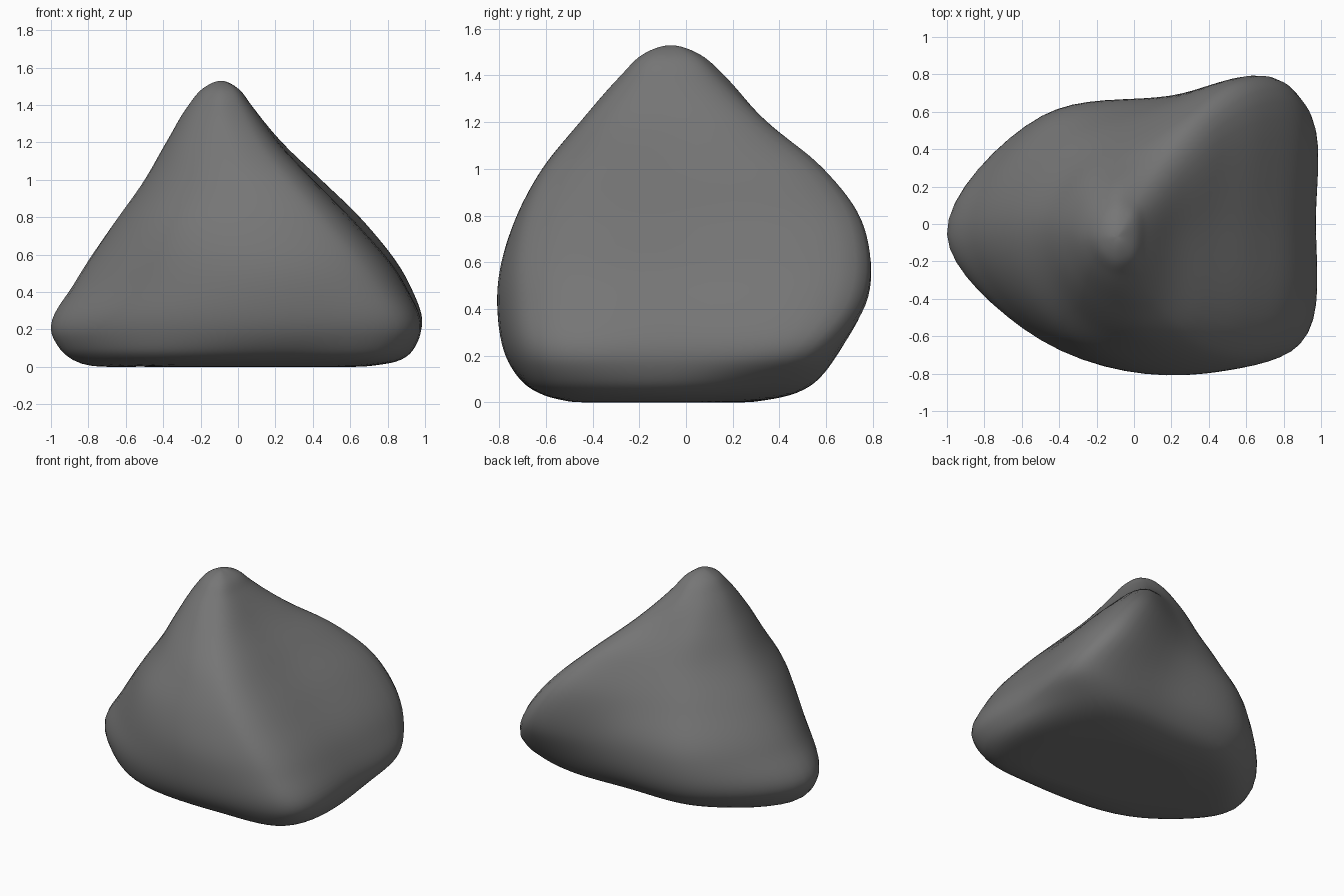
import bpy, bmesh
from mathutils import Vector

if "Cube" in bpy.data.objects:
    bpy.data.objects.remove(bpy.data.objects["Cube"])

# Horizontal cross-sections, height: 8 points each, running from the left tip
# along the front, round the right side and back along the rear
SECTIONS = {
    0.00: [(-.46, -.05), (-.32, -.33), (.17, -.46), (.60, -.45), (.65, 0), (.40, .22), (.05, .28), (-.27, .24)],
    0.07: [(-.94, -.06), (-.53, -.54), (.30, -.68), (.82, -.59), (.91, 0), (.75, .46), (.12, .52), (-.43, .48)],
    0.19: [(-1.01, -.06), (-.53, -.595), (.38, -.765), (.895, -.635), (.97, .03), (.93, .55), (.20, .62), (-.49, .56)],
    0.45: [(-.88, -.04), (-.44, -.64), (.39, -.80), (.76, -.685), (.89, 0), (.82, .76), (.20, .685), (-.47, .58)],
    0.75: [(-.68, 0), (-.38, -.595), (.22, -.745), (.515, -.68), (.655, 0), (.62, .76), (.08, .61), (-.38, .46)],
    1.00: [(-.50, 0), (-.305, -.47), (.05, -.615), (.295, -.585), (.405, 0), (.385, .59), (.06, .49), (-.29, .34)],
    1.20: [(-.385, -.02), (-.26, -.355), (-.03, -.455), (.13, -.42), (.22, -.05), (.18, .34), (-.02, .33), (-.25, .24)],
    1.40: [(-.265, -.07), (-.20, -.22), (-.09, -.28), (.02, -.24), (.07, -.07), (.03, .12), (-.08, .165), (-.20, .10)],
}
APEX = Vector((-.09, -.07, 1.53))
BASE = Vector((.05, -.05, 0))
STEPS = 8


def segment(a, b, c, d):
    """Smooth span from b to c, with tangents weighted by chord length."""
    t0, t1, t2 = [max((q - p).length, 1e-5) for p, q in ((a, b), (b, c), (c, d))]

    def tangent(p, q, r, u, v):
        return ((q - p) / u * v + (r - q) / v * u) / (u + v) * t1

    m1, m2 = tangent(a, b, c, t0, t1), tangent(b, c, d, t1, t2)
    out = []
    for i in range(STEPS):
        s = i / STEPS
        out.append(b * (2*s**3 - 3*s*s + 1) + m1 * (s**3 - 2*s*s + s)
                   + c * (3*s*s - 2*s**3) + m2 * (s**3 - s*s))
    return out


# Rings, plus a smaller copy of the top one that rounds off the peak
rings = [[Vector((x, y, z)) for x, y in pts] for z, pts in SECTIONS.items()]
rings.append([Vector((*APEX.lerp(p, 0.57).xy, 1.488)) for p in rings[-1]])

# Rails climb from the base centre to the apex, continuing over to the far side
n = 8
rails = []
for k in range(n):
    far = (k + n // 2) % n
    pts = [rings[0][far], BASE] + [r[k] for r in rings] + [APEX, rings[-1][far]]
    rail = []
    for i in range(len(pts) - 3):
        rail += segment(*pts[i:i + 4])
    rails.append(rail)

# Closed smooth loops through the rails
bm = bmesh.new()
loops = []
for row in list(zip(*rails))[1:]:
    loop = []
    for k in range(n):
        loop += segment(row[k - 1], row[k], row[(k + 1) % n], row[(k + 2) % n])
    loops.append([bm.verts.new((p.x, p.y, max(p.z, 0))) for p in loop])

# Skin between loops, then close both poles
m = n * STEPS
for low, high in zip(loops, loops[1:]):
    for i in range(m):
        j = (i + 1) % m
        bm.faces.new((low[i], low[j], high[j], high[i]))
for loop, pole in ((loops[0], BASE), (loops[-1], APEX)):
    tip = bm.verts.new(pole)
    for i in range(m):
        bm.faces.new((loop[i], loop[(i + 1) % m], tip))
bmesh.ops.recalc_face_normals(bm, faces=bm.faces)
for f in bm.faces:
    f.smooth = True

mesh = bpy.data.meshes.new("rock")
bm.to_mesh(mesh)
bm.free()
rock = bpy.data.objects.new("rock", mesh)
bpy.context.collection.objects.link(rock)

# Dark stone colour
stone = bpy.data.materials.new("dark_stone")
stone.diffuse_color = (.18, .18, .18, 1)
stone.use_nodes = True
stone.node_tree.nodes["Principled BSDF"].inputs["Base Color"].default_value = stone.diffuse_color
mesh.materials.append(stone)

# Soften leftover ripples
soft = rock.modifiers.new("soften", 'SMOOTH')
soft.factor = 0.5
soft.iterations = 6
